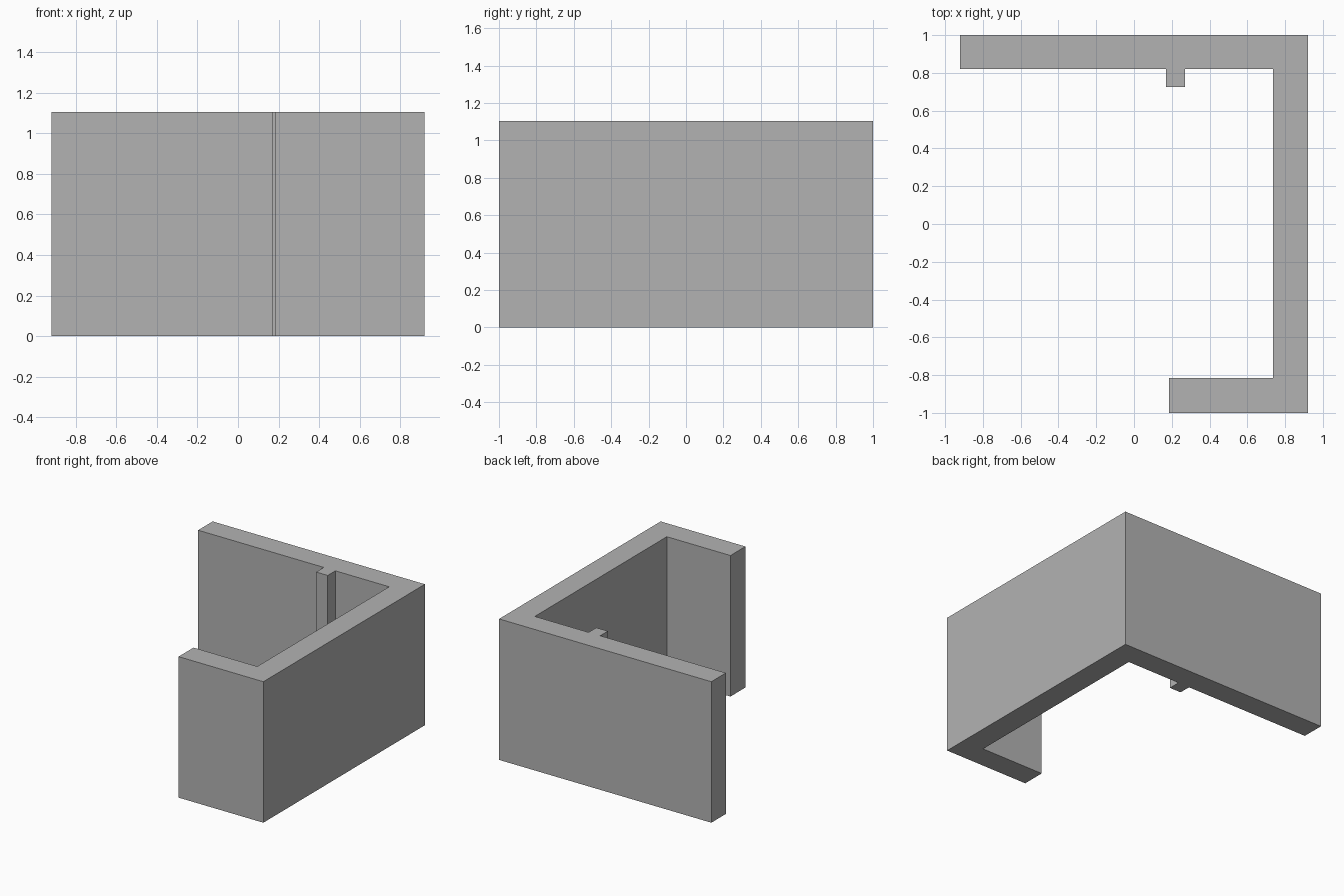
import bpy
import bmesh

cube = bpy.data.objects.get("Cube")
if cube:
    bpy.data.objects.remove(cube, do_unlink=True)

HEIGHT = 1.105

# Plain grey finish
grey = bpy.data.materials.new("plain_grey")
grey.use_nodes = True
colour = (0.45, 0.45, 0.45, 1)
grey.diffuse_color = colour
for node in grey.node_tree.nodes:
    if node.type == 'BSDF_PRINCIPLED':
        node.inputs["Base Color"].default_value = colour


def extrude_plan(name, plan, height):
    """Raise a counter-clockwise floor plan into a solid."""
    bm = bmesh.new()
    base = bm.faces.new([bm.verts.new((x, y, 0)) for x, y in plan])
    top = bmesh.ops.extrude_face_region(bm, geom=[base], use_keep_orig=True)
    raised = [v for v in top["geom"] if isinstance(v, bmesh.types.BMVert)]
    bmesh.ops.translate(bm, verts=raised, vec=(0, 0, height))
    bmesh.ops.recalc_face_normals(bm, faces=bm.faces)
    mesh = bpy.data.meshes.new(name)
    bm.to_mesh(mesh)
    bm.free()
    mesh.materials.append(grey)
    obj = bpy.data.objects.new(name, mesh)
    bpy.context.collection.objects.link(obj)
    return obj


# Bracket: long back wall with a small rib, side wall, short front return
extrude_plan("bracket_walls", [
    (0.185, -1), (0.92, -1), (0.92, 1), (-0.92, 1), (-0.92, 0.82),
    (0.17, 0.82), (0.17, 0.725), (0.27, 0.725), (0.27, 0.82),
    (0.737, 0.82), (0.737, -0.815), (0.185, -0.815),
], HEIGHT)
